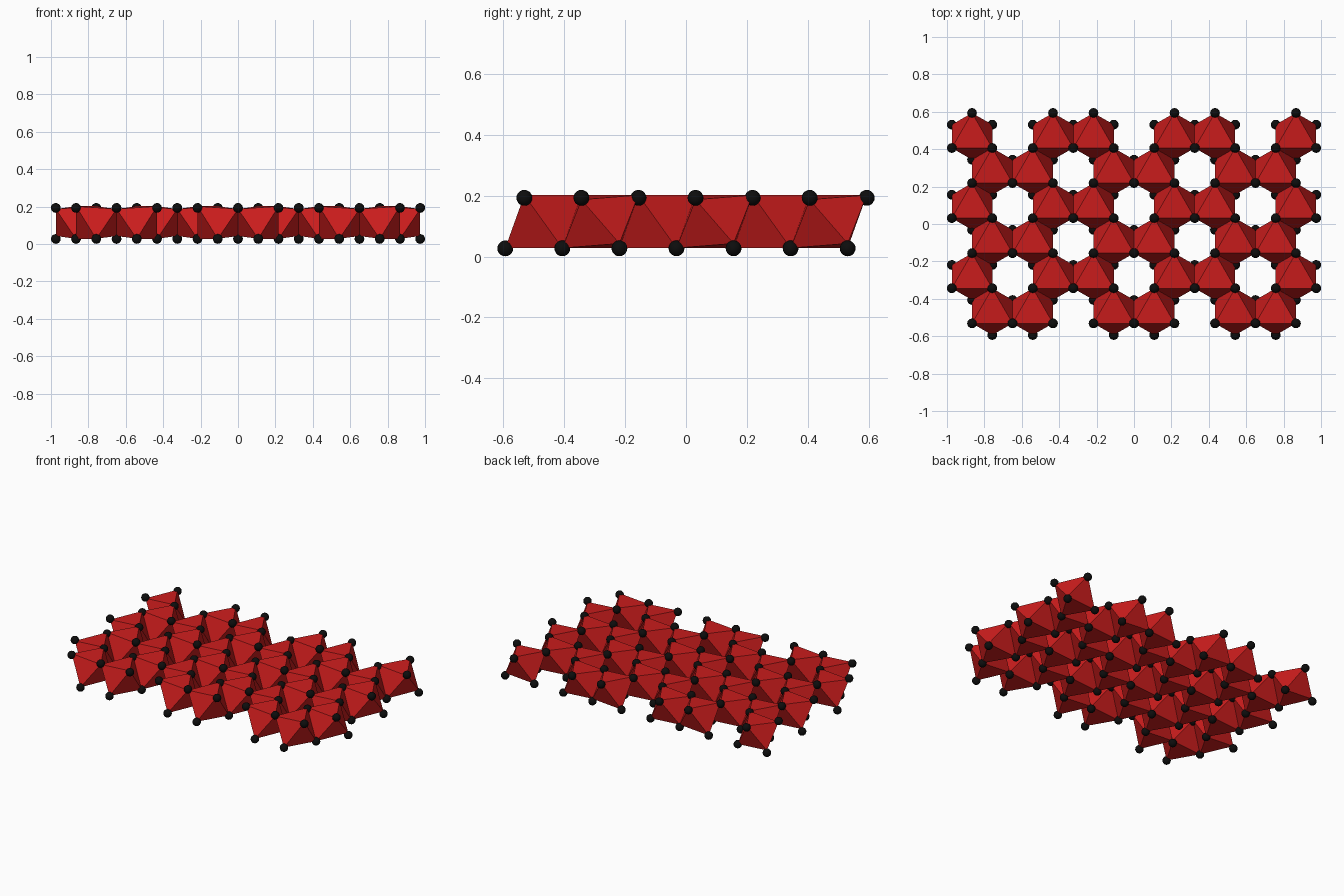
import bpy, bmesh, math
from mathutils import Matrix

if "Cube" in bpy.data.objects:
    bpy.data.objects.remove(bpy.data.objects["Cube"])

R = 0.125                          # octahedron radius in plan
HX = R * math.cos(math.pi / 6)     # half width, the x step of the lattice
HY = R / 2                         # y step of the lattice
MID, HALF, PINCH = 0.115, 0.087, 0.072   # layer middle, half height, half height of paired edges
BALL, LOW, HIGH = 0.026, 0.027, 0.193    # corner balls: radius and the two levels


def material(name, colour):
    m = bpy.data.materials.new(name)
    m.diffuse_color = (*colour, 1)
    m.use_nodes = True
    m.node_tree.nodes["Principled BSDF"].inputs["Base Color"].default_value = m.diffuse_color
    return m


def finish(bm, name, mat):
    bmesh.ops.recalc_face_normals(bm, faces=bm.faces)
    mesh = bpy.data.meshes.new(name)
    bm.to_mesh(mesh)
    bm.free()
    mesh.materials.append(mat)
    ob = bpy.data.objects.new(name, mesh)
    bpy.context.collection.objects.link(ob)
    return ob


red = material("red", (0.6, 0.012, 0.012))
black = material("black", (0.004, 0.004, 0.004))

# Honeycomb sheet of edge-sharing octahedra, each lying on a face
corners = set()
sheet = bmesh.new()
for row in range(6):
    cy = 3 * (5 - 2 * row) / 2     # in lattice steps
    for col in ((2, 4, 8) if row % 2 == 0 else (1, 5, 7)):
        for cx in (-col, col):
            ring = []
            for k in range(6):
                a = math.radians(30 + 60 * k)
                ix = cx + round(math.cos(a) * R / HX)
                iy = cy + round(math.sin(a) * R / HY)
                up = k % 2 == 1
                h = PINCH if ix % 3 == 0 else HALF
                corners.add((ix, iy, up))
                ring.append(sheet.verts.new((ix * HX, iy * HY, MID + (h if up else -h))))
            sheet.faces.new((ring[1], ring[3], ring[5]))
            sheet.faces.new((ring[0], ring[4], ring[2]))
            for k in range(6):
                sheet.faces.new((ring[k], ring[(k + 1) % 6], ring[(k + 2) % 6]))
finish(sheet, "octahedra_sheet", red)

# Black ball on every shared corner
balls = bmesh.new()
for ix, iy, up in sorted(corners):
    bmesh.ops.create_uvsphere(balls, u_segments=16, v_segments=10, radius=BALL,
                              matrix=Matrix.Translation((ix * HX, iy * HY, HIGH if up else LOW)))
for f in balls.faces:
    f.smooth = True
finish(balls, "corner_balls", black)
